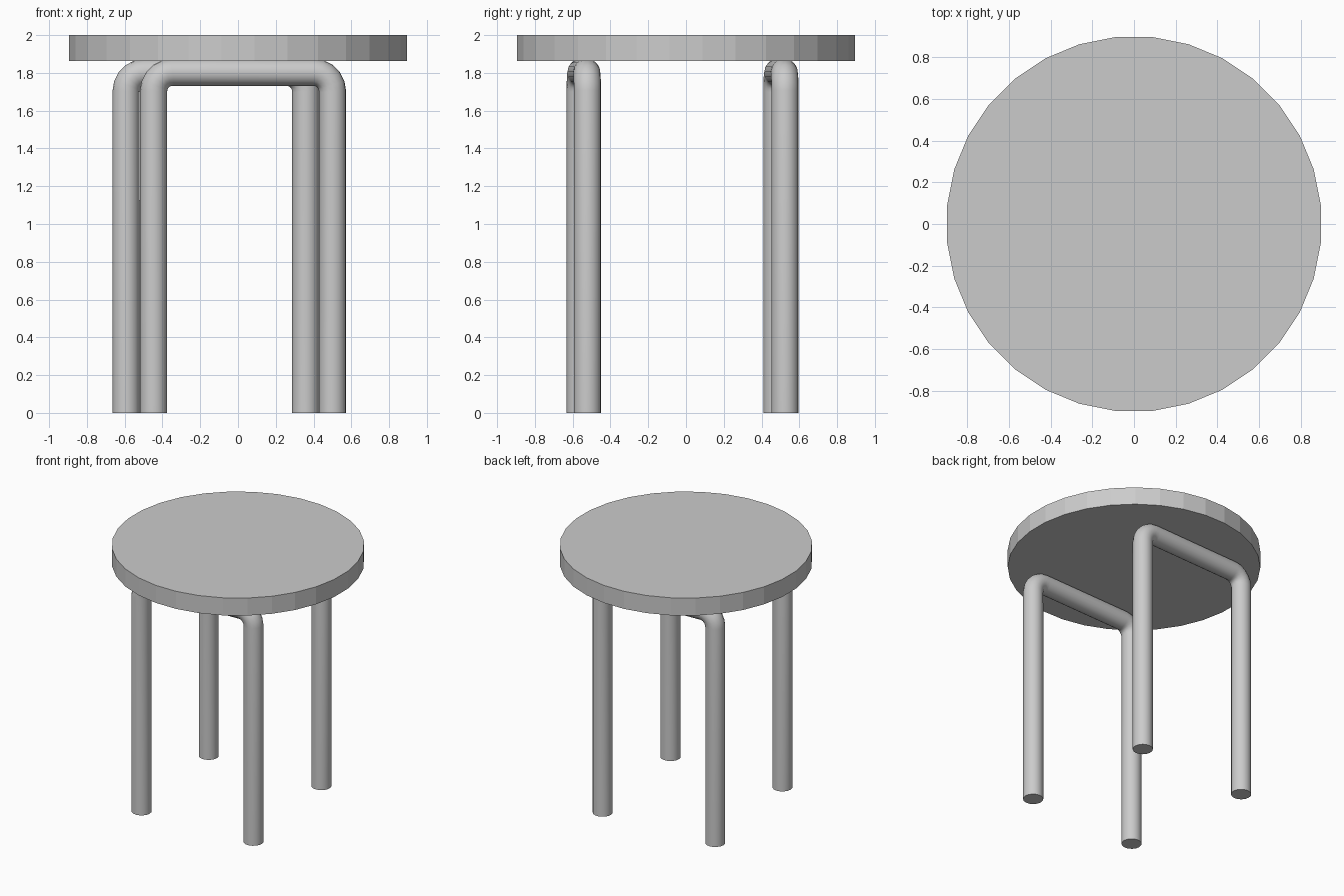
import bpy
from math import cos, sin, pi
from mathutils import Vector

if "Cube" in bpy.data.objects:
    bpy.data.objects.remove(bpy.data.objects["Cube"])

TUBE_R, BEND_R, BAR_Z = 0.072, 0.1, 1.803


def leg_frame(name, left, right):
    """Bent tube: up the left leg, along the top bar, down the right leg."""
    a, b = Vector((*left, 0)), Vector((*right, 0))
    along = (b - a).normalized()
    up = Vector((0, 0, 1))

    def half(foot, d):
        centre = foot + d * BEND_R + up * (BAR_Z - BEND_R)
        arc = [centre - d * BEND_R * cos(t) + up * BEND_R * sin(t)
               for t in (i * pi / 10 for i in range(6))]
        return [foot] + arc

    pts = half(a, along) + half(b, -along)[::-1]
    curve = bpy.data.curves.new(name, 'CURVE')
    curve.dimensions = '3D'
    curve.bevel_depth = TUBE_R
    curve.bevel_resolution = 6
    curve.use_fill_caps = True
    spline = curve.splines.new('POLY')
    spline.points.add(len(pts) - 1)
    for p, co in zip(spline.points, pts):
        p.co = (*co, 1)
    ob = bpy.data.objects.new(name, curve)
    bpy.context.collection.objects.link(ob)

    bpy.ops.object.select_all(action='DESELECT')
    ob.select_set(True)
    bpy.context.view_layer.objects.active = ob
    bpy.ops.object.convert(target='MESH')
    bpy.ops.object.shade_smooth_by_angle()


# Two slightly skewed bent-tube leg frames
leg_frame("front_leg_frame", (-0.447, -0.56), (0.50, -0.522))
leg_frame("back_leg_frame", (-0.592, 0.482), (0.358, 0.524))

# Faceted round seat
bpy.ops.mesh.primitive_cylinder_add(vertices=32, radius=0.9, depth=0.138,
                                    location=(0, 0, 1.931),
                                    rotation=(0, 0, pi / 32))
bpy.context.object.name = "seat"
